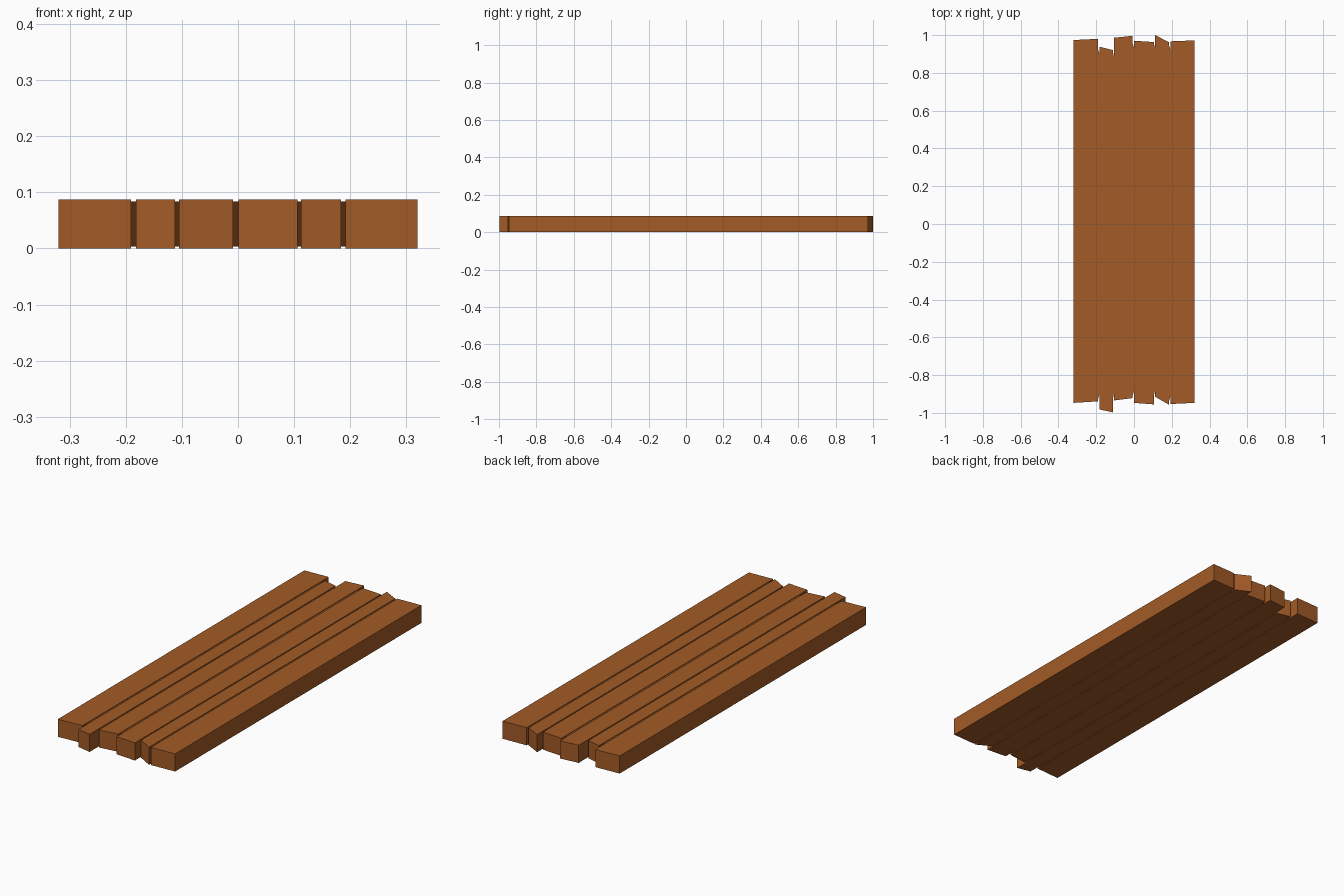
import bpy, bmesh

if "Cube" in bpy.data.objects:
    bpy.data.objects.remove(bpy.data.objects["Cube"])

HEIGHT = 0.087

wood = bpy.data.materials.new("wood")
wood.diffuse_color = (0.37, 0.105, 0.02, 1)
wood.use_nodes = True
wood.node_tree.nodes["Principled BSDF"].inputs["Base Color"].default_value = wood.diffuse_color


def prism(name, outline, z0, z1):
    """Extrude a flat outline from z0 up to z1."""
    bm = bmesh.new()
    face = bm.faces.new([bm.verts.new((x, y, z0)) for x, y in outline])
    top = bmesh.ops.extrude_face_region(bm, geom=[face])["geom"]
    for v in top:
        if isinstance(v, bmesh.types.BMVert):
            v.co.z = z1
    bmesh.ops.recalc_face_normals(bm, faces=bm.faces)
    mesh = bpy.data.meshes.new(name)
    bm.to_mesh(mesh)
    bm.free()
    mesh.materials.append(wood)
    obj = bpy.data.objects.new(name, mesh)
    bpy.context.collection.objects.link(obj)
    return obj


# Planks: left x, right x, front y at left/right, back y at left/right
planks = [
    (-0.320, -0.191, -0.947, -0.939, 0.974, 0.980),
    (-0.182, -0.112, -0.982, -0.997, 0.938, 0.921),
    (-0.105, -0.009, -0.934, -0.922, 0.986, 0.996),
    (0.001, 0.106, -0.947, -0.955, 0.970, 0.963),
    (0.112, 0.184, -0.915, -0.956, 1.000, 0.963),
    (0.192, 0.320, -0.953, -0.947, 0.967, 0.972),
]
for i, (xl, xr, fl, fr, bl, br) in enumerate(planks, 1):
    prism(f"plank_{i}", [(xl, fl), (xr, fr), (xr, br), (xl, bl)], 0, HEIGHT)

# Recessed joints with slanted ends between neighbouring planks
for i, (a, b) in enumerate(zip(planks, planks[1:]), 1):
    front = max(a[3], b[2]) + 0.01
    back = min(a[5], b[4]) - 0.01
    prism(f"joint_{i}", [(a[1], front), (b[0], front + 0.03),
                         (b[0], back - 0.03), (a[1], back)],
          0.003, HEIGHT - 0.003)
